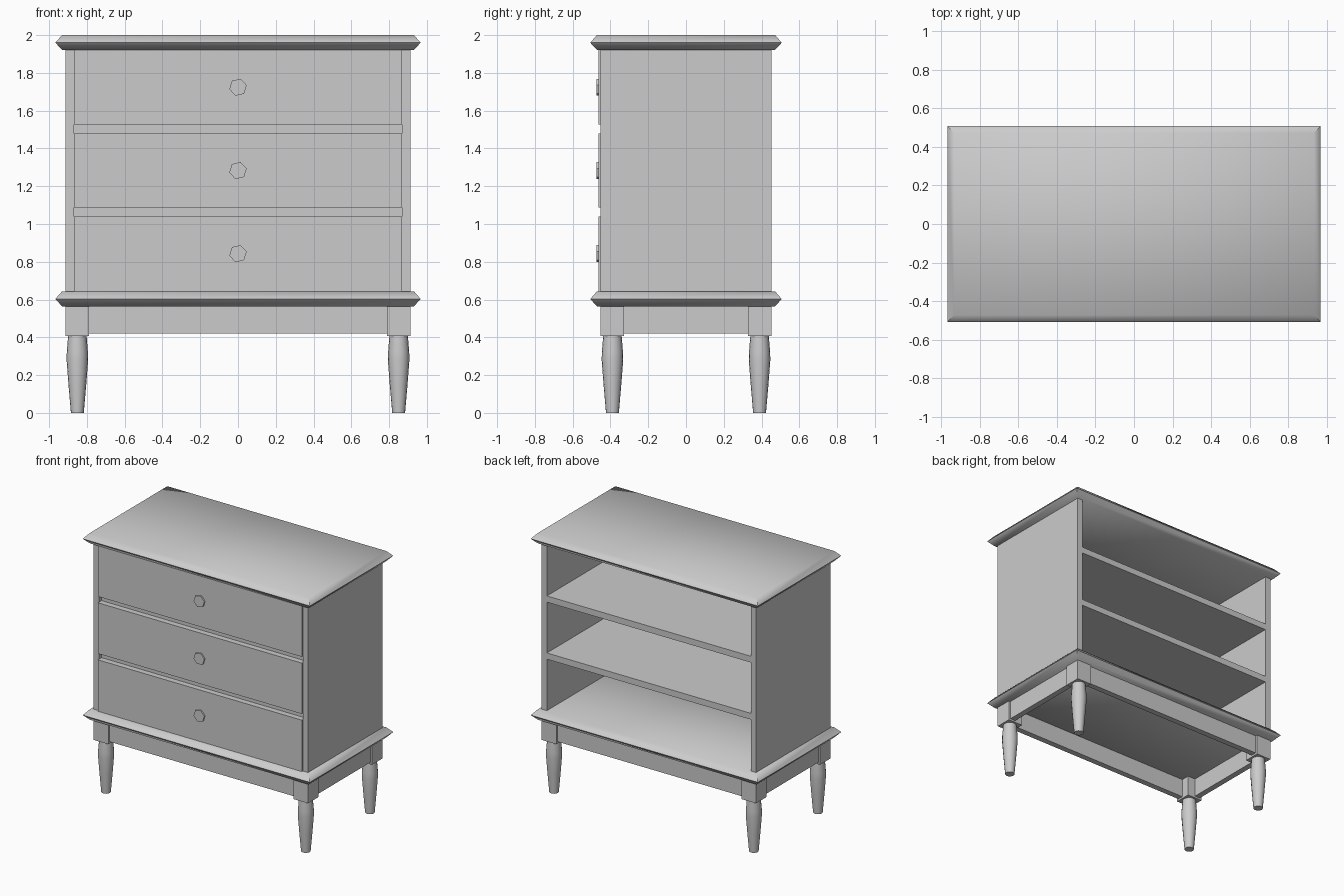
import bpy, bmesh
from math import radians, cos, sin, pi

if "Cube" in bpy.data.objects:
    bpy.data.objects.remove(bpy.data.objects["Cube"])


def finish(bm, name, smooth=None):
    bmesh.ops.recalc_face_normals(bm, faces=bm.faces)
    me = bpy.data.meshes.new(name)
    bm.to_mesh(me)
    bm.free()
    ob = bpy.data.objects.new(name, me)
    bpy.context.collection.objects.link(ob)
    if smooth:
        bpy.ops.object.select_all(action='DESELECT')
        ob.select_set(True)
        bpy.context.view_layer.objects.active = ob
        bpy.ops.object.shade_smooth_by_angle(angle=radians(smooth))
    return ob


def loft(name, rings, smooth=None):
    """Skin a stack of equal-length point rings and cap both ends."""
    bm = bmesh.new()
    loops = [[bm.verts.new(p) for p in ring] for ring in rings]
    n = len(loops[0])
    for a, b in zip(loops, loops[1:]):
        for i in range(n):
            j = (i + 1) % n
            bm.faces.new((a[i], a[j], b[j], b[i]))
    bm.faces.new(loops[0])
    bm.faces.new(loops[-1])
    return finish(bm, name, smooth)


def rect(x0, x1, y0, y1, z):
    return [(x0, y0, z), (x1, y0, z), (x1, y1, z), (x0, y1, z)]


def box(name, x0, x1, y0, y1, z0, z1):
    return loft(name, [rect(x0, x1, y0, y1, z) for z in (z0, z1)])


W, D = 0.913, 0.452      # carcass half width and half depth
IN = 0.868               # inner half width
Z0, Z1 = 0.643, 1.92     # carcass bottom and top


# Top and base slabs with a pointed edge all round
def slab(name, mid):
    rings = []
    for dz, inset in ((-0.04, 0.037), (0, 0), (0.04, 0.035)):
        x, y = 0.967 - inset, 0.507 - inset
        rings.append(rect(-x, x, -y, y, mid + dz))
    loft(name, rings, smooth=50)


slab("top_slab", 1.96)
slab("base_slab", 0.603)

# Side panels
for s, side in ((-1, "left"), (1, "right")):
    a, b = sorted((s * W, s * IN))
    box(side + "_side_panel", a, b, -D, D, Z0, Z1)

# Shelves between the drawers, open at the back
shelves = ((1.039, 1.087), (1.478, 1.526))
for i, (a, b) in enumerate(shelves):
    box(f"shelf_{i + 1}", -IN, IN, -0.42, D, a, b)

# Drawer fronts with six-sided knobs
fronts = ((Z0, 1.039), (1.087, 1.478), (1.526, Z1))
knob_z = (0.843, 1.283, 1.724)
for i, ((a, b), kz) in enumerate(zip(fronts, knob_z)):
    box(f"drawer_front_{i + 1}", -IN, IN, -0.464, -0.42, a, b)
    rings = []
    for y in (-0.455, -0.475):
        angles = [radians(13) + k * pi / 3 for k in range(6)]
        rings.append([(0.047 * cos(t), y, kz + 0.047 * sin(t)) for t in angles])
    loft(f"drawer_knob_{i + 1}", rings)

# Apron rails, set back a little from the corner blocks
BX, BY = W - 0.125, D - 0.125
for s, x_side, y_side in ((-1, "left", "front"), (1, "right", "back")):
    a, b = sorted((s * (D - 0.015), s * (D - 0.06)))
    box(y_side + "_apron", -BX, BX, a, b, 0.42, 0.563)
    a, b = sorted((s * (W - 0.015), s * (W - 0.06)))
    box(x_side + "_apron", a, b, -BY, BY, 0.42, 0.563)

# Corner blocks and turned legs
profile = ((0.0, 0.034), (0.15, 0.047), (0.28, 0.057), (0.32, 0.056), (0.406, 0.049))
for sx, xn in ((-1, "left"), (1, "right")):
    for sy, yn in ((-1, "front"), (1, "back")):
        xa, xb = sorted((sx * W, sx * BX))
        ya, yb = sorted((sy * D, sy * BY))
        box(f"{yn}_{xn}_leg_block", xa, xb, ya, yb, 0.406, 0.563)
        cx, cy = (xa + xb) / 2, (ya + yb) / 2
        rings = [[(cx + r * cos(k * pi / 8), cy + r * sin(k * pi / 8), z)
                  for k in range(16)] for z, r in profile]
        loft(f"{yn}_{xn}_leg", rings, smooth=40)
